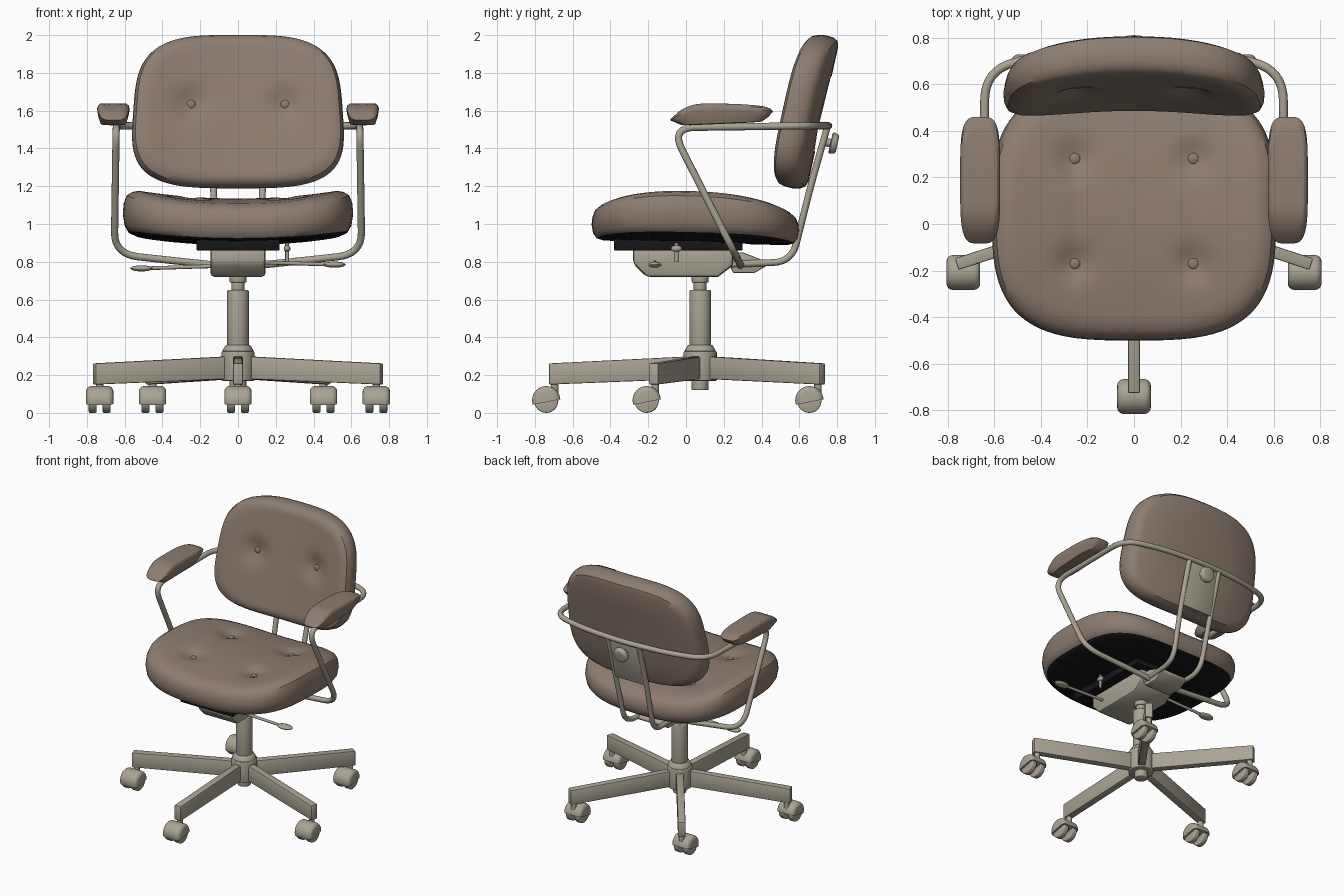
import bpy, bmesh, math
from math import sin, cos, pi, exp
from mathutils import Vector, Matrix

if "Cube" in bpy.data.objects:
    bpy.data.objects.remove(bpy.data.objects["Cube"], do_unlink=True)


def material(name, rgb):
    m = bpy.data.materials.new(name)
    m.use_nodes = True
    m.diffuse_color = (*rgb, 1)
    node = next(n for n in m.node_tree.nodes if n.type == "BSDF_PRINCIPLED")
    node.inputs["Base Color"].default_value = (*rgb, 1)
    return m


LEATHER = material("brown leather", (0.27, 0.205, 0.163))
METAL = material("beige enamel", (0.40, 0.372, 0.295))
BLACK = material("black underside", (0.008, 0.008, 0.009))
parts = []


def finish(name, bm, *mats):
    bmesh.ops.recalc_face_normals(bm, faces=bm.faces)
    mesh = bpy.data.meshes.new(name)
    bm.to_mesh(mesh)
    bm.free()
    ob = bpy.data.objects.new(name, mesh)
    bpy.context.collection.objects.link(ob)
    for m in mats:
        mesh.materials.append(m)
    parts.append(ob)
    return ob


def round_edges(bm, width, segments=2):
    bmesh.ops.recalc_face_normals(bm, faces=bm.faces)
    edges = [e for e in bm.edges if e.is_manifold and e.calc_face_angle() > 0.7]
    bmesh.ops.bevel(bm, geom=edges, offset=width, segments=segments,
                    affect="EDGES", profile=0.5, clamp_overlap=True)


def rod(name, p0, p1, r0, r1=None, bevel=0, mat=METAL, sides=32):
    p0, p1 = Vector(p0), Vector(p1)
    turn = (p1 - p0).to_track_quat("Z", "Y").to_matrix().to_4x4()
    bm = bmesh.new()
    bmesh.ops.create_cone(bm, cap_ends=True, segments=sides, radius1=r0,
                          radius2=r1 or r0, depth=(p1 - p0).length,
                          matrix=Matrix.Translation((p0 + p1) / 2) @ turn)
    if bevel:
        round_edges(bm, bevel, 3)
    return finish(name, bm, mat)


def prism(name, outline, half, bevel, mat=METAL, place=Matrix()):
    """Outline in the YZ plane, thickened along X."""
    bm = bmesh.new()
    face = bm.faces.new([bm.verts.new((-half, y, z)) for y, z in outline])
    out = bmesh.ops.extrude_face_region(bm, geom=[face])["geom"]
    bmesh.ops.translate(bm, vec=(2 * half, 0, 0),
                        verts=[v for v in out if isinstance(v, bmesh.types.BMVert)])
    round_edges(bm, bevel)
    bm.transform(place)
    return finish(name, bm, mat)


def ellipsoid(name, centre, size, mat):
    bm = bmesh.new()
    bmesh.ops.create_uvsphere(bm, u_segments=20, v_segments=12, radius=1,
                              matrix=Matrix.Translation(centre) @ Matrix.Diagonal((*size, 1)))
    return finish(name, bm, mat)


def tube(name, corners, radius, bend):
    """Pipe along a path whose corners are rounded."""
    pts = [Vector(c) for c in corners]
    path = [pts[0]]
    for a, b, c in zip(pts, pts[1:], pts[2:]):
        s = b + (a - b).normalized() * min(bend, (a - b).length * 0.45)
        e = b + (c - b).normalized() * min(bend, (c - b).length * 0.45)
        path += [s.lerp(b, t / 8).lerp(b.lerp(e, t / 8), t / 8) for t in range(9)]
    path.append(pts[-1])
    curve = bpy.data.curves.new(name, "CURVE")
    curve.dimensions = "3D"
    curve.bevel_depth, curve.bevel_resolution, curve.use_fill_caps = radius, 4, True
    spline = curve.splines.new("POLY")
    spline.points.add(len(path) - 1)
    for p, co in zip(spline.points, path):
        p.co = (*co, 1)
    temp = bpy.data.objects.new(name + "_path", curve)
    bpy.context.collection.objects.link(temp)
    bm = bmesh.new()
    bm.from_mesh(temp.to_mesh())
    bpy.data.objects.remove(temp, do_unlink=True)
    return finish(name, bm, METAL)


ROLL = [(0.5, 0), (0.88, 0), (0.95, 0.06), (0.985, 0.2), (1, 0.45), (0.992, 0.68),
        (0.968, 0.85), (0.92, 0.95), (0.86, 1)]
PAD = [(0.6, 0), (0.78, 0.03), (0.9, 0.3), (0.98, 0.6), (1, 0.75), (0.95, 0.9), (0.84, 0.98)]


def cushion(name, a, b, power, profile, shape, mats=(LEATHER,), under=0):
    """Rings of a rounded rectangle stacked by profile, then placed by shape(x, y, h)."""
    n = 80
    rings = profile + [(0.8 - 0.05 * i, 1) for i in range(16)]
    bm = bmesh.new()
    loops = []
    for r, h in rings:
        loop = []
        for i in range(n):
            c, s = cos(2 * pi * i / n), sin(2 * pi * i / n)
            x = math.copysign(abs(c) ** (2 / power), c) * a * r
            y = math.copysign(abs(s) ** (2 / power), s) * b * r
            loop.append(bm.verts.new(shape(x, y, h)))
        loops.append(loop)
    for k, (lo, hi) in enumerate(zip(loops, loops[1:])):
        for i in range(n):
            j = (i + 1) % n
            f = bm.faces.new((lo[i], lo[j], hi[j], hi[i]))
            f.material_index = int(k < under)
    bm.faces.new(loops[0][::-1]).material_index = int(under > 0)
    bm.faces.new(loops[-1])
    return finish(name, bm, *mats)


def dimple(x, y, spots, depth, spread):
    return sum(depth * exp(-((x - u) ** 2 + (y - v) ** 2) / spread ** 2) for u, v in spots)


# Seat cushion with four tufted buttons
seat_spots = [(s * 0.255, y) for s in (-1, 1) for y in (-0.22, 0.23)]


def seat_shape(x, y, h):
    low = 0.9 + 0.045 * (x / 0.6) ** 2 - 0.025 * y
    high = 1.135 + 0.037 * (x / 0.5) ** 2 - 0.05 * ((y + 0.1) / 0.5) ** 2
    if h == 1:
        high -= dimple(x, y, seat_spots, 0.035, 0.075)
        high -= 0.008 * exp(-((abs(x) - 0.255) / 0.03) ** 2 - (y / 0.22) ** 4)
    return (x, y + 0.05, low + (high - low) * h)


cushion("seat", 0.61, 0.55, 3.2, ROLL, seat_shape, (LEATHER, BLACK), under=2)
for u, v in seat_spots:
    ellipsoid("seat_button", seat_shape(u, v, 1), (0.025, 0.025, 0.012), LEATHER)

# Backrest, leaning back and wrapped forward at the sides
back_spots = [(-0.25, 0.03), (0.25, 0.03)]


def back_shape(x, v, h):
    w = (h - 0.5) * 0.165
    if h == 1:
        w -= dimple(x, v, back_spots, 0.035, 0.08)
    wide = x * (1 - 0.05 * v / 0.4)
    return (wide, 0.645 + 0.22 * v - w - 0.22 * x * x, 1.595 + v + 0.15 * w)


cushion("backrest", 0.555, 0.405, 3.5, ROLL, back_shape)
for u, v in back_spots:
    ellipsoid("backrest_button", back_shape(u, v, 1), (0.025, 0.012, 0.025), LEATHER)


# Armrest pads with a sloping front tip
for side, label in ((1, "left"), (-1, "right")):
    def arm_shape(x, y, h, side=side):
        t = min(max((-y - 0.1) / 0.17, 0), 1)
        low = 1.53 + 0.012 * (y / 0.27)
        high = 1.637 - 0.02 * (max(y, 0) / 0.27) ** 2 - 0.075 * t * t
        return (side * 0.66 + x, 0.188 + y, low + (high - low) * h)
    cushion(label + "_armrest", 0.086, 0.272, 4, PAD, arm_shape)

# Arm frame: one bent pipe running around the back and under the seat
half = [(0.35, 0.735, 1.52), (0.64, 0.66, 1.52), (0.645, -0.08, 1.51),
        (0.655, 0.26, 0.84), (0.1, 0.29, 0.78)]
mirrored = [(-x, y, z) for x, y, z in reversed(half)]
tube("arm_frame", mirrored + [(0, 0.76, 1.52)] + half, 0.019, 0.13)

# Back supports, plate and adjusting knob
for s in (-1, 1):
    tube("back_support", [(s * 0.1, 0.2, 0.785), (s * 0.12, 0.56, 0.8),
                          (s * 0.13, 0.66, 1.2), (s * 0.13, 0.75, 1.52)], 0.018, 0.1)
prism("back_plate", [(0.655, 1.19), (0.675, 1.19), (0.755, 1.52), (0.735, 1.52)], 0.125, 0.005)
rod("knob_stem", (0, 0.71, 1.44), (0, 0.78, 1.425), 0.022)
rod("back_knob", (0, 0.765, 1.43), (0, 0.802, 1.422), 0.06, 0.05, 0.012)

# Tilt mechanism below the seat
prism("mechanism_housing", [(-0.28, 0.88), (-0.28, 0.79), (-0.21, 0.72), (0.17, 0.72),
                            (0.25, 0.78), (0.25, 0.88)], 0.145, 0.02)
prism("rear_bracket", [(0.2, 0.85), (0.25, 0.74), (0.36, 0.74), (0.43, 0.78),
                       (0.43, 0.8), (0.3, 0.85)], 0.11, 0.008)
prism("seat_plate", [(-0.38, 0.86), (0.3, 0.86), (0.3, 0.92), (-0.38, 0.92)], 0.22, 0.005, BLACK)

# Levers with paddle grips
for s, y, z in ((1, -0.165, 0.785), (-1, 0.16, 0.765)):
    rod("lever_rod", (s * 0.12, y, z + 0.012), (s * 0.5, y, z), 0.01, sides=12)
    ellipsoid("lever_grip", (s * 0.51, y, z), (0.06, 0.035, 0.016), METAL)
rod("height_pin", (0.26, -0.05, 0.8), (0.26, -0.05, 0.9), 0.01, sides=12)
ellipsoid("height_pin_knob", (0.26, -0.05, 0.87), (0.018, 0.03, 0.018), METAL)

# Gas column and hub
CY = 0.075
for name, z0, z1, r0, r1 in (("column_foot", 0.12, 0.2, 0.045, 0.045),
                             ("hub", 0.17, 0.325, 0.088, 0.088),
                             ("hub_collar", 0.325, 0.36, 0.085, 0.065),
                             ("column", 0.34, 0.65, 0.057, 0.057),
                             ("column_stem", 0.64, 0.7, 0.034, 0.034),
                             ("column_socket", 0.69, 0.74, 0.045, 0.045)):
    rod(name, (0, CY, z0), (0, CY, z1), r0, r1, 0.006)


def caster(x, y):
    """Hooded twin-wheel caster; all of them trail toward the front."""
    c = y - 0.045
    bm = bmesh.new()
    bmesh.ops.create_cone(bm, cap_ends=True, segments=32, radius1=0.075, radius2=0.075,
                          depth=0.145, matrix=Matrix.Rotation(pi / 2, 4, "Y"))
    round_edges(bm, 0.028, 4)
    geom = bm.verts[:] + bm.edges[:] + bm.faces[:]
    cut = bmesh.ops.bisect_plane(bm, geom=geom, plane_co=(0, 0, -0.01),
                                 plane_no=(0, 0.2, -1), clear_outer=True)["geom_cut"]
    bmesh.ops.edgeloop_fill(bm, edges=[e for e in cut if isinstance(e, bmesh.types.BMEdge)])
    bm.transform(Matrix.Translation((x, c, 0.067)))
    finish("caster_hood", bm, METAL)
    for s in (-1, 1):
        rod("caster_wheel", (x + s * 0.016, c, 0.064), (x + s * 0.058, c, 0.064), 0.064, bevel=0.008)
    rod("caster_stem", (x, y, 0.1), (x, y, 0.2), 0.02, sides=16)


# Five-star base
for k in range(5):
    angle = 2 * pi * k / 5
    place = Matrix.Translation((0, CY, 0)) @ Matrix.Rotation(angle, 4, "Z")
    prism("base_leg", [(-0.04, 0.18), (-0.8, 0.15), (-0.8, 0.262), (-0.04, 0.3)],
          0.026, 0.006, place=place)
    tip = place @ Vector((0, -0.77, 0))
    caster(tip.x, tip.y)

# Smooth shading with crisp edges
bpy.ops.object.select_all(action="DESELECT")
for ob in parts:
    ob.select_set(True)
bpy.context.view_layer.objects.active = parts[0]
bpy.ops.object.shade_smooth_by_angle(angle=math.radians(35))
